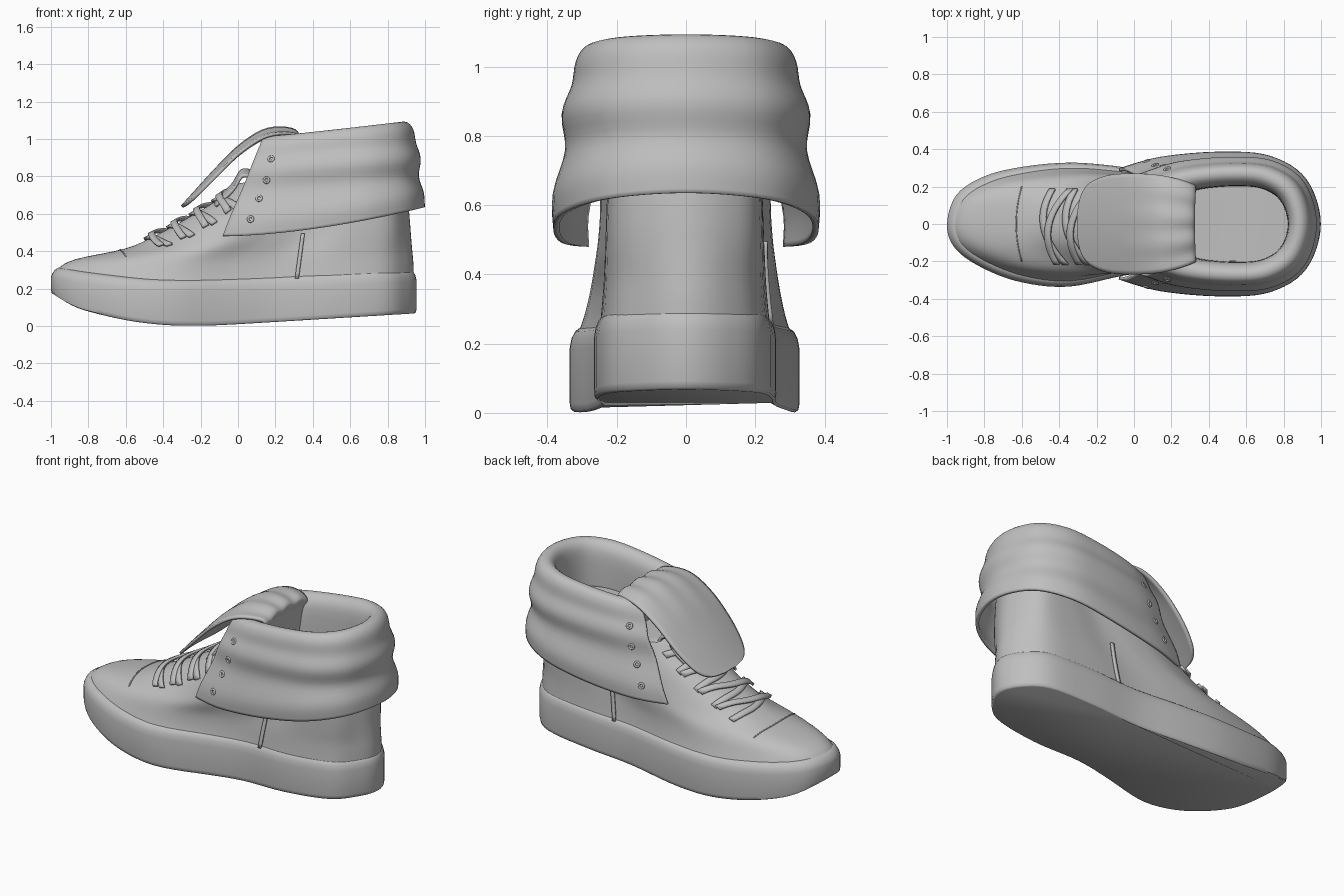
import bpy, bmesh, math
from mathutils import Vector
from mathutils.bvhtree import BVHTree

cube = bpy.data.objects.get("Cube")
if cube:
    bpy.data.objects.remove(cube, do_unlink=True)

grey = bpy.data.materials.new("plain grey")
grey.use_nodes = True
grey.diffuse_color = (0.52, 0.52, 0.52, 1)
grey.node_tree.nodes["Principled BSDF"].inputs["Base Color"].default_value = (0.52, 0.52, 0.52, 1)


def spline(pts, steps, closed=False):
    """Catmull-Rom through tuples of any length."""
    n, out = len(pts), []
    pick = lambda i: pts[i % n] if closed else pts[min(max(i, 0), n - 1)]
    for i in range(n if closed else n - 1):
        a, b, c, d = (pick(i + k) for k in (-1, 0, 1, 2))
        for k in range(steps):
            t = k / steps
            out.append(tuple(0.5 * (2 * q + (r - p) * t + (2 * p - 5 * q + 4 * r - s) * t * t
                                    + (3 * q - p - 3 * r + s) * t ** 3)
                             for p, q, r, s in zip(a, b, c, d)))
    if not closed:
        out.append(pts[-1])
    return out


def lerp_table(table, x):
    for (x0, z0), (x1, z1) in zip(table, table[1:]):
        if x <= x1:
            return z0 + (z1 - z0) * max(0, (x - x0) / (x1 - x0))
    return table[-1][1]


def finish(name, bm, thickness=0):
    bmesh.ops.recalc_face_normals(bm, faces=bm.faces)
    mesh = bpy.data.meshes.new(name)
    bm.to_mesh(mesh)
    mesh.materials.append(grey)
    mesh.polygons.foreach_set("use_smooth", [True] * len(mesh.polygons))
    mesh.set_sharp_from_angle(angle=math.radians(50))
    obj = bpy.data.objects.new(name, mesh)
    bpy.context.collection.objects.link(obj)
    if thickness:
        mod = obj.modifiers.new("thickness", "SOLIDIFY")
        mod.thickness, mod.offset = thickness, 0


def skin(rows, closed=False):
    """Join rows of points with quads; closed rows also get end caps."""
    bm = bmesh.new()
    grid = [[bm.verts.new(p) for p in row] for row in rows]
    n = len(grid[0])
    for a, b in zip(grid, grid[1:]):
        for i in range(n if closed else n - 1):
            j = (i + 1) % n
            bm.faces.new((a[i], a[j], b[j], b[i]))
    if closed:
        bm.faces.new(grid[0])
        bm.faces.new(grid[-1])
    return bm


# Footprint, starting at the toe
footprint = spline([(-1, -.01), (-.95, .155), (-.8, .255), (-.6, .305), (-.35, .328), (-.1, .31),
                    (.2, .265), (.5, .258), (.78, .226), (.908, .125), (.955, 0), (.905, -.12),
                    (.78, -.23), (.5, -.266), (.2, -.245), (-.05, -.275), (-.35, -.335),
                    (-.6, -.312), (-.8, -.24), (-.95, -.138)], 5, True)

# Sole: curved underside, rounded upper lip
under = spline([(-1, .17), (-.9, .11), (-.8, .075), (-.6, .03), (-.4, .006), (-.2, .002),
                (0, .01), (.5, .04), (1, .07)], 4)
lip = spline([(-1, .28), (-.8, .25), (-.4, .215), (.2, .23), (1, .275)], 4)


def sole_ring(inset, blend, lift):
    ring = []
    for x, y in footprint:
        low, high = lerp_table(under, x), lerp_table(lip, x)
        ring.append((x * (1 - inset), y * (1 - inset * 2.5), low + (high - low) * blend + lift))
    return ring


finish("sole", skin([sole_ring(*r) for r in (
    (.014, 0, 0), (.004, 0, .006), (0, 0, .025), (0, .5, 0), (0, .85, 0),
    (.007, 1, 0), (.02, 1, .02), (.04, 1, .032))], True))

# Upper: front x, front z, back x, back z, front width, back width, mid sag
upper_rings = spline([(-.97, .265, .94, .24, .93, .96, .05),
                      (-.957, .31, .938, .33, .84, .94, .04),
                      (-.865, .358, .932, .4, .77, .93, .018), (-.6, .415, .925, .48, .71, .93, 0),
                      (-.45, .48, .92, .55, .67, .93, 0), (-.3, .56, .91, .65, .65, .92, 0),
                      (-.1, .68, .89, .76, .66, .91, 0), (.01, .765, .87, .82, .68, .89, 0)], 4)


def upper_ring(xf, zf, xb, zb, wf, wb, sag):
    ring = []
    for x, y in footprint:
        s = (x + 1) / 1.955
        z = zf + (zb - zf) * s - sag * math.sin(math.pi * min(max(s, 0), 1))
        ring.append((xf + (xb - xf) * s, y * (wf + (wb - wf) * s), z))
    return ring


upper_bm = skin([upper_ring(*r) for r in upper_rings], True)
finish("upper", upper_bm)
upper_tree = BVHTree.FromBMesh(upper_bm)

# Folded cuff, open at the front and rolled in at the top:
# front x, front z, back x, back z, half width, edge curve
cuff_rows = spline([(-.08, .48, .99, .635, .374, 1.7), (-.045, .57, .985, .71, .376, 1.5),
                    (.02, .72, .958, .8, .34, 1.3), (.065, .83, .968, .895, .35, 1.2),
                    (.095, .905, .944, .975, .322, 1.1), (.12, .965, .928, 1.05, .31, 1.1),
                    (.14, 1.0, .895, 1.083, .285, 1.1), (.19, 1.0, .855, 1.07, .245, 1.1),
                    (.23, .94, .835, 1.0, .215, 1.1), (.25, .74, .83, .79, .21, 1)], 4)
half_u = [(0, .77), (.2, .93), (.5, 1), (.75, .94), (.93, .62), (1, 0)]
u_shape = spline(half_u + [(s, -y) for s, y in half_u[-2::-1]], 6)
cuff_bm = skin([[(xf + (xb - xf) * s, hw * y, zf + (zb - zf) * max(s, 0) ** bend)
                 for s, y in u_shape] for xf, zf, xb, zb, hw, bend in cuff_rows])
finish("cuff", cuff_bm, .018)
cuff_tree = BVHTree.FromBMesh(cuff_bm)


def flap(name, path, droop, crease, thickness):
    """Sheet along a path of x, z, half width, drooping towards its sides."""
    rows = []
    for x, z, hw in spline(path, 4):
        ripple = crease * max(0, x + .1) / .4
        rows.append([(x + .02 * v * v * max(0, x), hw * v,
                      z - droop * (hw * v) ** 2 + ripple * math.sin(11 * v))
                     for v in (k / 12 - 1 for k in range(25))])
    finish(name, skin(rows), thickness)


# Tongue flopped forward, and the short padded edge below it
flap("tongue", [(.28, .76, .2), (.3, .97, .2), (.315, 1.03, .205), (.24, 1.055, .235),
                (.13, 1.04, .26), (0, .955, .268), (-.13, .825, .26), (-.23, .715, .22),
                (-.28, .66, .15), (-.3, .64, .05)], .55, .006, .016)
flap("inner_tongue", [(-.12, .665, .13), (-.03, .755, .15), (.01, .82, .15), (.035, .835, .15),
                      (.07, .82, .15), (.1, .74, .15)], 1.5, 0, .016)


def strip(name, path, width, gap, thickness):
    """Flat band lying just above the upper."""
    rows = []
    for x, y in path:
        hits = [upper_tree.ray_cast(Vector((x + d, y, 2)), Vector((0, 0, -1)))[0]
                for d in (-width, 0, width)]
        if all(hits):
            rows.append([hit + Vector((0, 0, gap)) for hit in hits])
    finish(name, skin(rows), thickness)


# Crossed laces
for i, start in enumerate((-.47, -.35, -.23, -.11)):
    for side, tag in ((1, "left"), (-1, "right")):
        path = []
        for k in range(21):
            v = k / 10 - 1
            path.append((start + .035 * side * v + .08 * v * v + .012 * side, .2 * v - .015))
        strip(f"lace_{tag}_{i + 1}", path, .016, .019 + .006 * side, .014)

# Toe cap seam
strip("toe_seam", [(-.63 + .03 * (k / 10 - 1) ** 2, .2 * (k / 10 - 1)) for k in range(21)],
      .003, .001, .005)


def side_hit(tree, x, z, side):
    hit, normal, _, _ = tree.ray_cast(Vector((x, side, z)), Vector((0, -side, 0)))
    return hit, normal


for side, tag in ((1, "back"), (-1, "front")):
    # Narrow side tab
    rows = []
    for k in range(9):
        z = .255 + .03 * k
        x = .315 + .004 * k
        rows.append([side_hit(upper_tree, x + d, z, side)[0] + Vector((0, .006 * side, 0))
                     for d in (-.01, .01)])
    finish(f"side_tab_{tag}", skin(rows), .012)

    # Cuff eyelets: a small ring lying on the surface
    for i, (x, z) in enumerate(((.07, .57), (.115, .68), (.155, .78), (.18, .89))):
        hit, normal = side_hit(cuff_tree, x, z, side)
        if normal.y * side < 0:
            normal = -normal
        turn = normal.to_track_quat("Z", "Y")
        rows = []
        for a in range(17):
            ca, sa = math.cos(a * math.tau / 16), math.sin(a * math.tau / 16)
            rows.append([hit + normal * .009 + turn @ Vector(((.014 + .006 * math.cos(b)) * ca,
                         (.014 + .006 * math.cos(b)) * sa, .006 * math.sin(b)))
                         for b in (m * math.tau / 8 for m in range(9))])
        bm = skin(rows)
        bmesh.ops.remove_doubles(bm, verts=bm.verts, dist=.0005)
        finish(f"eyelet_{tag}_{i + 1}", bm)
